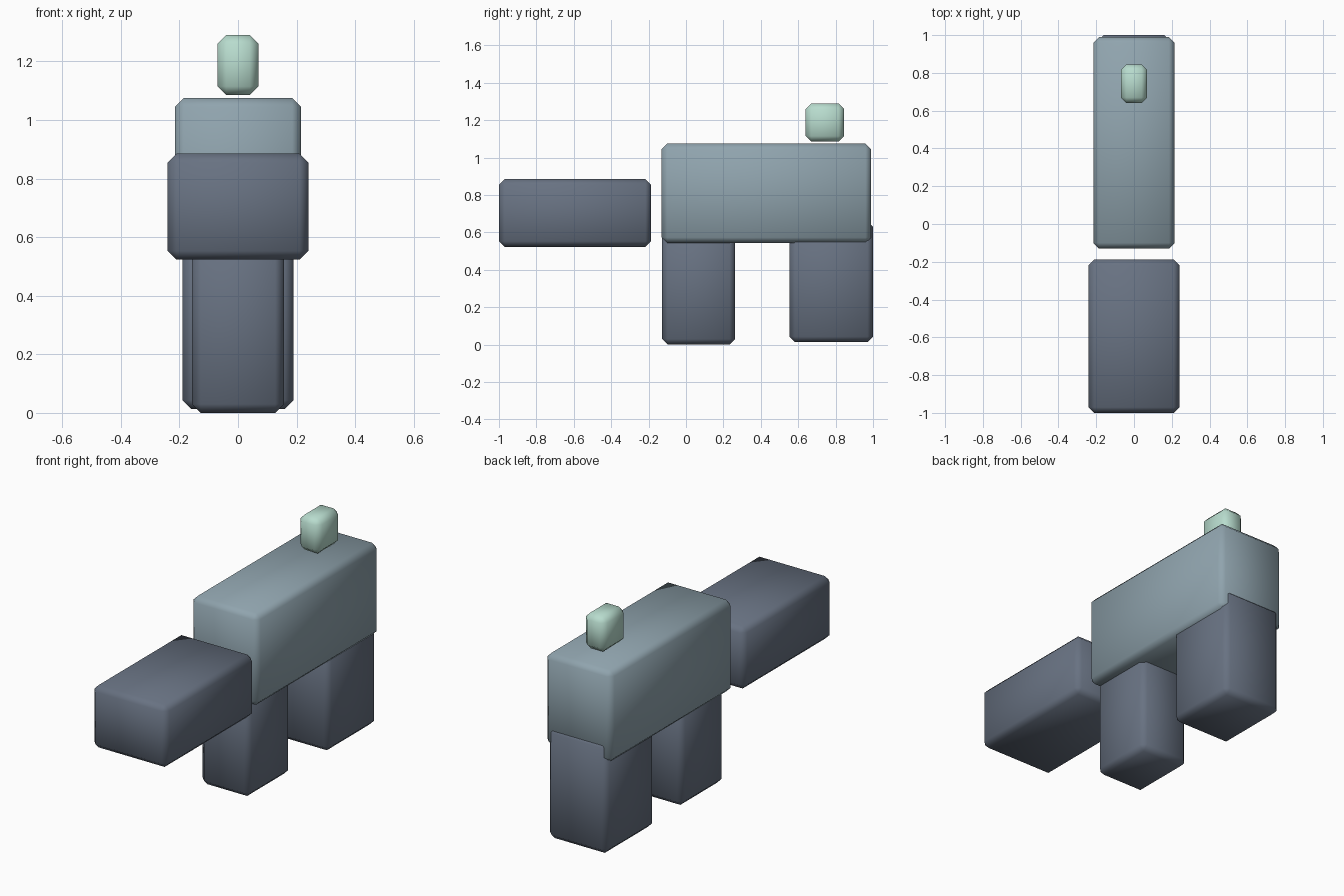
import bpy

if "Cube" in bpy.data.objects:
    bpy.data.objects.remove(bpy.data.objects["Cube"])


def material(name, color):
    m = bpy.data.materials.new(name)
    m.diffuse_color = (*color, 1.0)
    m.use_nodes = True
    m.node_tree.nodes["Principled BSDF"].inputs["Base Color"].default_value = m.diffuse_color
    return m


slate = material("dark_slate", (0.138, 0.168, 0.223))
grey = material("blue_grey", (0.279, 0.371, 0.423))
mint = material("pale_mint", (0.479, 0.716, 0.617))


def block(name, half_width, y, z, mat, bevel=0.03):
    """Chamfered, smooth-shaded box centred on x = 0, spanning the y and z ranges."""
    bpy.ops.mesh.primitive_cube_add(
        size=1, location=(0, (y[0] + y[1]) / 2, (z[0] + z[1]) / 2))
    ob = bpy.context.object
    ob.name = name
    ob.scale = (2 * half_width, y[1] - y[0], z[1] - z[0])
    bpy.ops.object.transform_apply(location=False, rotation=False, scale=True)
    mod = ob.modifiers.new("chamfer", 'BEVEL')
    mod.width = bevel
    mod.segments = 1
    mod.limit_method = 'ANGLE'
    bpy.ops.object.modifier_apply(modifier=mod.name)
    bpy.ops.object.shade_smooth()
    ob.data.materials.append(mat)
    return ob


# Long torso
block("body", 0.215, (-0.13, 0.99), (0.543, 1.075), grey)
# Head floating just ahead of the torso
block("head", 0.24, (-1.0, -0.187), (0.523, 0.885), slate)
# Front and rear legs, tops sunk into the torso
block("front_leg", 0.157, (-0.128, 0.263), (0.0, 0.64), slate)
block("rear_leg", 0.19, (0.553, 1.0), (0.013, 0.66), slate)
# Small tail block hovering over the rump
block("tail", 0.07, (0.64, 0.845), (1.085, 1.29), mint)
